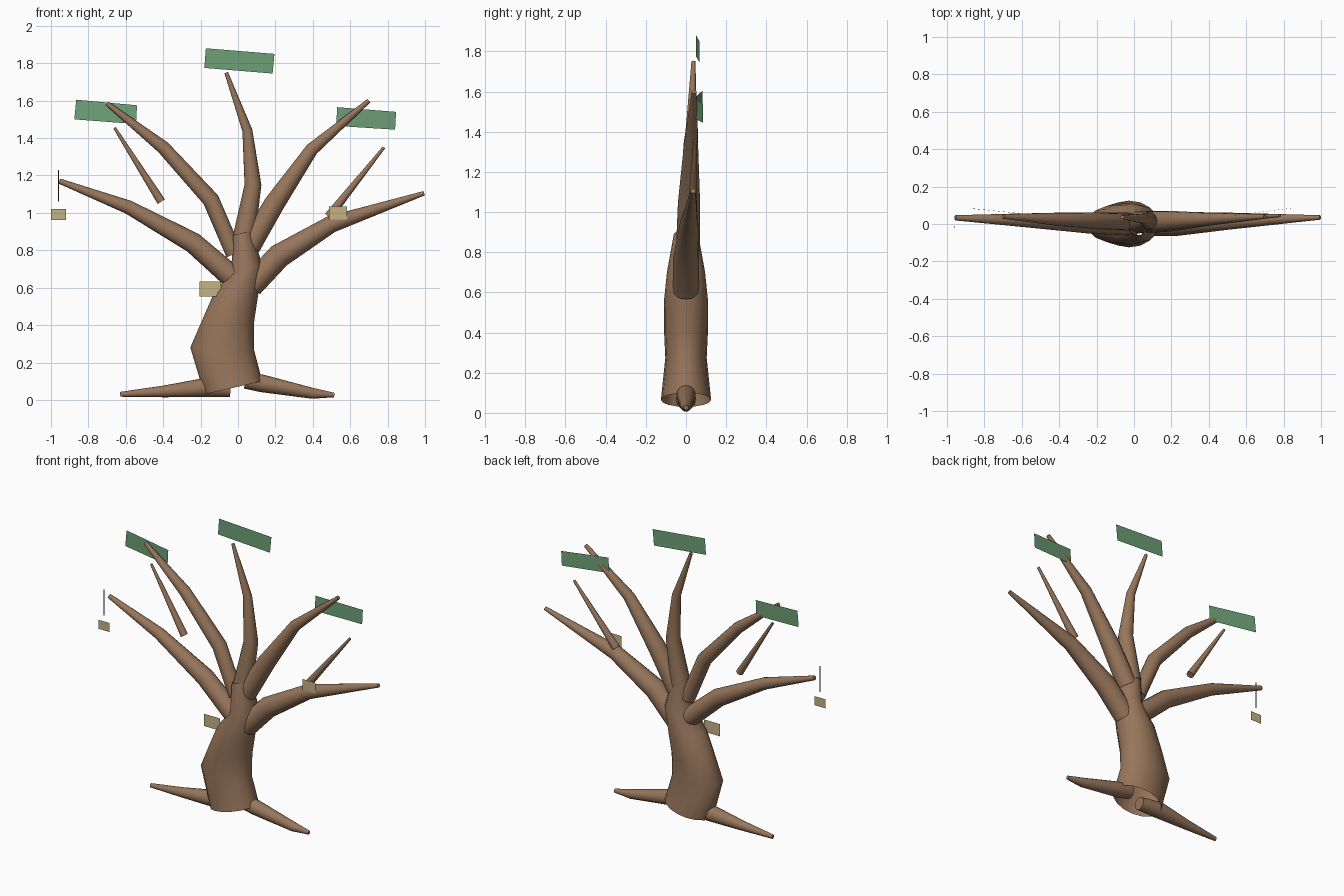
import bpy, bmesh, math
from mathutils import Vector

if "Cube" in bpy.data.objects:
    bpy.data.objects.remove(bpy.data.objects["Cube"])

SIDES = 16


def material(name, rgb):
    m = bpy.data.materials.new(name)
    m.diffuse_color = (*rgb, 1)
    m.use_nodes = True
    m.node_tree.nodes["Principled BSDF"].inputs["Base Color"].default_value = m.diffuse_color
    return m


BARK = material("bark", (0.31, 0.18, 0.105))
LEAF = material("leaf_green", (0.16, 0.36, 0.19))
PAPER = material("paper_tan", (0.56, 0.45, 0.24))
STRING = material("string_dark", (0.06, 0.04, 0.03))


def finish(name, bm, mat, smooth=False):
    me = bpy.data.meshes.new(name)
    bm.to_mesh(me)
    bm.free()
    me.materials.append(mat)
    ob = bpy.data.objects.new(name, me)
    bpy.context.collection.objects.link(ob)
    if smooth:
        bpy.ops.object.select_all(action='DESELECT')
        ob.select_set(True)
        bpy.context.view_layer.objects.active = ob
        bpy.ops.object.shade_smooth_by_angle(angle=math.radians(40))
    return ob


def loft(name, rings, mat, caps=True):
    """Skin elliptical rings given as (centre, half-width vector, depth along y)."""
    bm = bmesh.new()
    loops = []
    for c, u, d in rings:
        loop = []
        for i in range(SIDES):
            a = 2 * math.pi * i / SIDES
            loop.append(bm.verts.new(c + u * math.cos(a) + Vector((0, d, 0)) * math.sin(a)))
        loops.append(loop)
    for a, b in zip(loops, loops[1:]):
        for i in range(SIDES):
            j = (i + 1) % SIDES
            bm.faces.new((a[i], a[j], b[j], b[i]))
    if caps:
        bm.faces.new(loops[0][::-1])
        bm.faces.new(loops[-1])
    bmesh.ops.recalc_face_normals(bm, faces=bm.faces)
    return finish(name, bm, mat, True)


def limb(name, path, mat=BARK):
    """Tapered round limb along (x, y, z, radius) points, mitred at the bends."""
    pts = [Vector(p[:3]) for p in path]
    rings = []
    for i, p in enumerate(pts):
        t = Vector()
        if i > 0:
            t += (p - pts[i - 1]).normalized()
        if i < len(pts) - 1:
            t += (pts[i + 1] - p).normalized()
        u = Vector((0, 1, 0)).cross(t).normalized()
        rings.append((p, u * path[i][3], path[i][3]))
    return loft(name, rings, mat)


def card(name, corners, mat):
    bm = bmesh.new()
    bm.faces.new([bm.verts.new(c) for c in corners])
    return finish(name, bm, mat)


# trunk: left x, z, right x, z, depth (hollow, open at both ends)
trunk = [(-0.18, 0.03, 0.13, 0.10, 0.125), (-0.255, 0.28, 0.085, 0.27, 0.103),
         (-0.19, 0.43, 0.085, 0.41, 0.11), (-0.125, 0.58, 0.103, 0.53, 0.11),
         (-0.035, 0.68, 0.13, 0.72, 0.095), (-0.03, 0.88, 0.075, 0.905, 0.06)]
rings = []
for lx, lz, rx, rz, d in trunk:
    l, r = Vector((lx, 0, lz)), Vector((rx, 0, rz))
    rings.append(((l + r) / 2, (r - l) / 2, d))
loft("trunk", rings, BARK, caps=False)

# main branches
limb("branch_low_right", [(0.07, 0, 0.61, 0.065), (0.22, 0, 0.77, 0.065),
                          (0.5, 0.015, 0.94, 0.046), (0.995, 0.035, 1.105, 0.012)])
limb("branch_low_left", [(0.0, 0, 0.63, 0.062), (-0.24, 0.005, 0.84, 0.056),
                         (-0.585, 0.02, 1.03, 0.037), (-0.955, 0.033, 1.17, 0.014)])
limb("branch_high_right", [(0.06, 0.01, 0.82, 0.06), (0.195, 0.015, 1.05, 0.055),
                           (0.395, 0.025, 1.34, 0.035), (0.7, 0.04, 1.6, 0.012)])
limb("branch_high_left", [(-0.02, 0.01, 0.78, 0.045), (-0.145, 0.015, 1.07, 0.045),
                          (-0.4, 0.025, 1.35, 0.036), (-0.7, 0.04, 1.585, 0.012)])
limb("branch_middle", [(0.03, 0.01, 0.86, 0.06), (0.08, 0.018, 1.15, 0.045),
                       (0.05, 0.028, 1.44, 0.027), (-0.063, 0.037, 1.75, 0.01)])

# twigs
limb("twig_left", [(-0.41, 0.03, 1.06, 0.023), (-0.66, 0.045, 1.455, 0.008)])
limb("twig_right", [(0.485, 0.03, 0.98, 0.025), (0.78, 0.045, 1.35, 0.008)])

# roots
limb("root_left", [(-0.04, 0, 0.055, 0.04), (-0.19, 0, 0.065, 0.05),
                   (-0.4, 0, 0.045, 0.031), (-0.63, 0, 0.03, 0.013)])
limb("root_right", [(0.04, 0, 0.105, 0.045), (0.13, 0, 0.088, 0.047),
                    (0.4, 0, 0.035, 0.029), (0.515, 0, 0.026, 0.012)])

# leaf cards: left bottom/top, right top/bottom (x, y, z)
card("leaf_card_top", [(-0.18, 0.05, 1.775), (-0.172, 0.05, 1.88),
                       (0.195, 0.067, 1.85), (0.185, 0.067, 1.745)], LEAF)
card("leaf_card_left", [(-0.875, 0.083, 1.5), (-0.865, 0.083, 1.605),
                        (-0.54, 0.05, 1.575), (-0.545, 0.05, 1.475)], LEAF)
card("leaf_card_right", [(0.525, 0.045, 1.465), (0.53, 0.045, 1.565),
                         (0.845, 0.085, 1.54), (0.84, 0.085, 1.445)], LEAF)

# paper tags
for name, x0, x1, z0, z1, y in [("tag_left", -1.0, -0.92, 0.963, 1.022, -0.017),
                                ("tag_right", 0.487, 0.582, 0.965, 1.035, -0.027),
                                ("tag_trunk", -0.207, -0.092, 0.553, 0.633, -0.056)]:
    card(name, [(x0, y, z0), (x1, y, z0), (x1, y, z1), (x0, y, z1)], PAPER)

# tag string
limb("tag_string", [(-0.96, -0.017, 1.06, 0.003), (-0.96, -0.017, 1.23, 0.003)], STRING)
